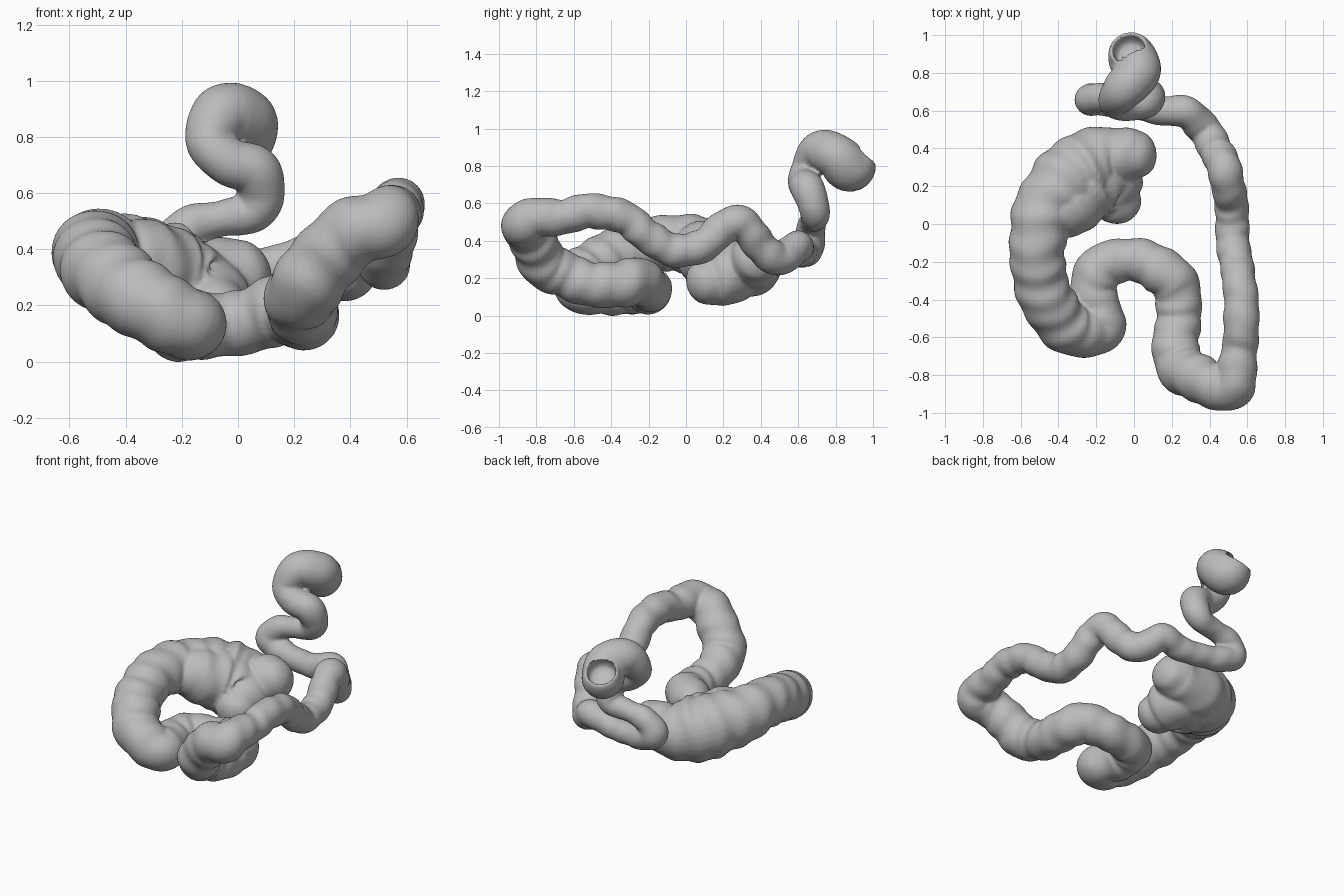
import bpy
import bmesh
import math
from mathutils import Vector

SIDES = 28      # vertices around the tube
STEPS = 10      # rings between neighbouring path points

# Start from an empty stage
default_cube = bpy.data.objects.get("Cube")
if default_cube:
    bpy.data.objects.remove(default_cube, do_unlink=True)

# Single flat colour
tissue = bpy.data.materials.new("soft_grey")
tissue.use_nodes = True
grey = (0.5, 0.5, 0.5, 1.0)
tissue.diffuse_color = grey
tissue.node_tree.nodes["Principled BSDF"].inputs["Base Color"].default_value = grey

# Centre line of each section: x, y, z, radius
rectum = [
    (-.03, .93, .86, .1), (-.01, .88, .79, .13), (.02, .8, .855, .12),
    (-.06, .71, .875, .11), (-.1, .645, .78, .085), (-.03, .63, .71, .085),
    (.06, .65, .68, .09),
]
sigmoid = [
    (.08, .68, .6, .085), (.05, .69, .53, .075), (-.06, .68, .51, .065),
    (-.17, .67, .48, .075), (-.23, .66, .4, .085), (-.15, .65, .35, .08),
    (0, .625, .33, .072), (.15, .6, .34, .078),
]
descending = [
    (.28, .59, .37, .085), (.37, .5, .3, .09), (.43, .4, .37, .09),
    (.48, .29, .5, .092), (.5, .19, .46, .09), (.52, .08, .37, .09),
    (.52, -.06, .35, .09), (.54, -.2, .42, .09), (.56, -.32, .52, .09),
    (.57, -.5, .56, .095), (.56, -.65, .53, .095), (.54, -.8, .52, .11),
]
transverse = [
    (.5, -.875, .485, .12), (.38, -.835, .44, .125), (.25, -.76, .28, .13),
    (.22, -.65, .22, .125), (.235, -.5, .165, .12), (.23, -.35, .17, .125),
    (.15, -.25, .185, .125), (0, -.19, .135, .115), (-.16, -.22, .13, .12),
    (-.22, -.34, .13, .125), (-.18, -.48, .13, .125),
]
ascending = [
    (-.19, -.56, .14, .13), (-.33, -.56, .21, .14), (-.44, -.44, .29, .145),
    (-.5, -.28, .35, .145), (-.51, -.1, .39, .15), (-.48, .06, .37, .165),
    (-.38, .2, .33, .19), (-.25, .3, .29, .2), (-.13, .36, .28, .16),
    (-.02, .365, .3, .14),
]
pouch = [(-.34, .1, .34, .17), (-.25, .2, .28, .19), (-.13, .23, .22, .17),
         (-.09, .13, .185, .13)]


def spline(points):
    """Sample a smooth curve through the points, radius included."""
    p = [Vector(q) for q in points]
    p = [p[0] * 2 - p[1]] + p + [p[-1] * 2 - p[-2]]
    samples = []
    for a, b, c, d in zip(p, p[1:], p[2:], p[3:]):
        for i in range(STEPS):
            t = i / STEPS
            samples.append((b * 2 + (c - a) * t + (a * 2 - b * 5 + c * 4 - d) * t ** 2
                            + (b * 3 - a - c * 3 + d) * t ** 3) / 2)
    samples.append(p[-2])
    return samples


def dome(samples):
    """Samples that round off the far end of a tube."""
    tip = samples[-1]
    axis = (tip.xyz - samples[-2].xyz).normalized()
    cap = []
    for i in range(1, 9):
        angle = math.pi / 2 * i / 8.1
        centre = tip.xyz + axis * tip.w * math.sin(angle)
        cap.append(Vector((*centre, tip.w * math.cos(angle))))
    return cap


def make_rings(samples, swell):
    """Turn samples into circles that twist as little as possible."""
    rings, length = [], 0
    normal = Vector((.3, .1, 1))
    for i, s in enumerate(samples):
        before, after = samples[max(i - 1, 0)], samples[min(i + 1, len(samples) - 1)]
        tangent = (after.xyz - before.xyz).normalized()
        normal = (normal - tangent * normal.dot(tangent)).normalized()
        side = tangent.cross(normal)
        length += (s.xyz - before.xyz).length
        ring = []
        for k in range(SIDES):
            a = math.tau * k / SIDES
            # Pouches along the wall, uneven along and around the tube
            wave = math.sin(length * 50 + math.sin(a * 2 + length * 5))
            wave += .7 * math.sin(length * 29 + a)
            radius = s.w * (1 + swell(i) * wave)
            ring.append(s.xyz + (normal * math.cos(a) + side * math.sin(a)) * radius)
        rings.append(ring)
    return rings


def skin(bm, rings):
    """Close a run of rings into one solid tube."""
    loops = [[bm.verts.new(v) for v in ring] for ring in rings]
    for low, high in zip(loops, loops[1:]):
        for k in range(SIDES):
            n = (k + 1) % SIDES
            bm.faces.new((low[k], low[n], high[n], high[k]))
    bm.faces.new(loops[0][::-1])
    bm.faces.new(loops[-1])


# One continuous tube through all sections, rounded at its blind end
sections = [(rectum, .01), (sigmoid, .025), (descending, .035),
            (transverse, .035), (ascending, .035)]
path = spline([point for points, _ in sections for point in points])
strength = [s for points, s in sections for _ in range(len(points) * STEPS)]
path += dome(path)
tube = make_rings(path, lambda i: strength[min(i, len(strength) - 1)])

# Hollow opening at the rectum end
mouth = path[0].xyz
inward = (path[1].xyz - mouth).normalized()
cup = [[mouth + (v - mouth) * scale + inward * depth for v in tube[0]]
       for scale, depth in ((.4, .085), (.75, .07), (.86, .04), (.88, .0))]

bm = bmesh.new()
skin(bm, cup + tube)

# Blind pouch at the end of the ascending section, rounded at both ends
path = spline(pouch)
path = dome(path[::-1])[::-1] + path + dome(path)
skin(bm, make_rings(path, lambda i: .03))

mesh = bpy.data.meshes.new("large_intestine")
bm.to_mesh(mesh)
bm.free()
mesh.materials.append(tissue)
intestine = bpy.data.objects.new("large_intestine", mesh)
bpy.context.collection.objects.link(intestine)

# Fuse tube, pouch and folds into one soft skin
fuse = intestine.modifiers.new("fuse", "REMESH")
fuse.mode = "VOXEL"
fuse.voxel_size = .01
fuse.use_smooth_shade = True
soften = intestine.modifiers.new("soften", "SMOOTH")
soften.factor = .5
soften.iterations = 5
